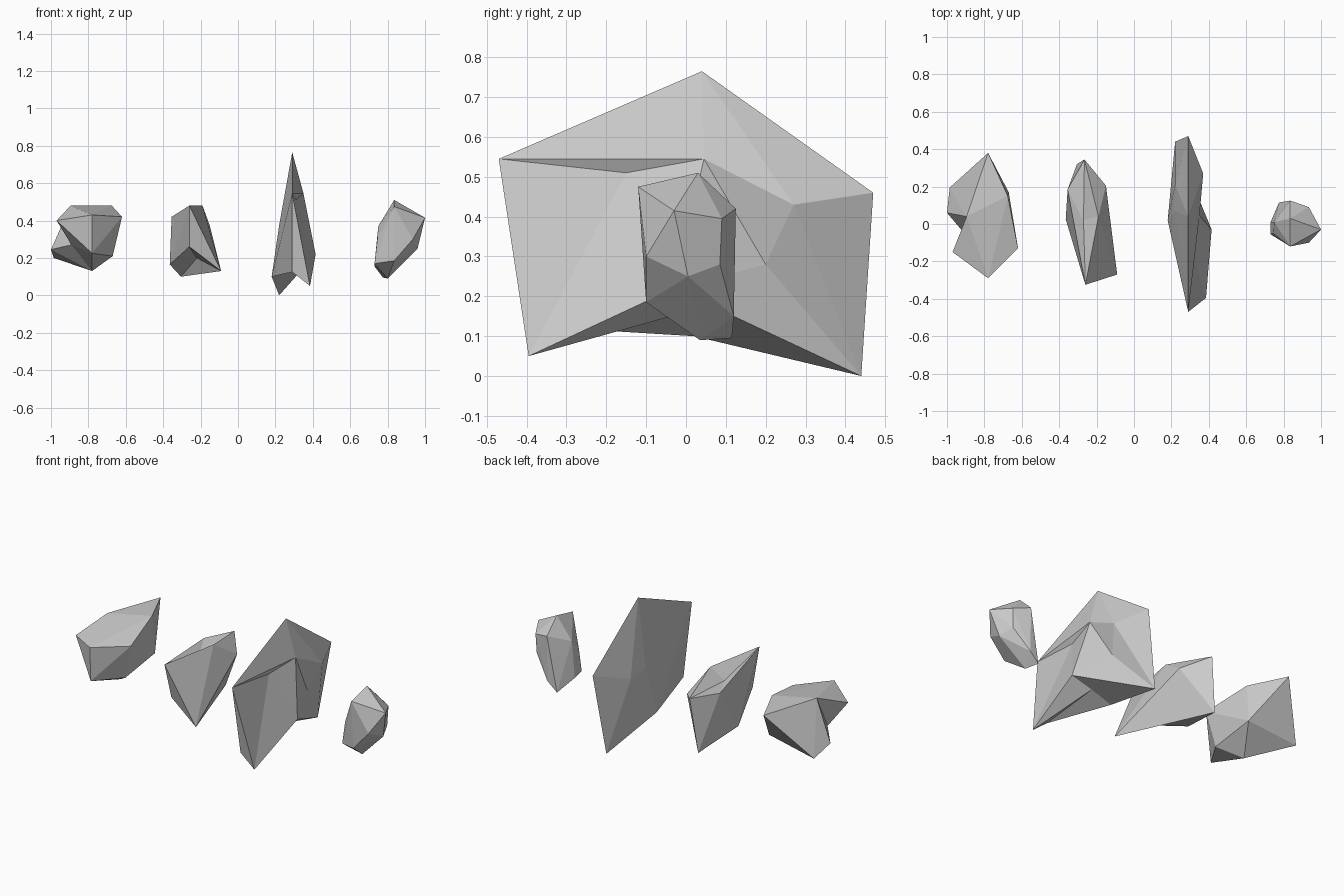
import bpy, bmesh

if "Cube" in bpy.data.objects:
    bpy.data.objects.remove(bpy.data.objects["Cube"])

def rock(name, corners, dents=()):
    """Faceted boulder: hull of its corners; each dent replaces the facets
    lying inside a ring of corners with a fan to a sunken point."""
    bm = bmesh.new()
    vs = [bm.verts.new(c) for c in corners]
    bmesh.ops.convex_hull(bm, input=vs)
    for point, ring in dents:
        allowed = {vs[i] for i in ring}
        inside = {f for f in bm.faces if set(f.verts) <= allowed}
        if not inside:
            continue
        rim = [tuple(e.verts) for e in bm.edges
               if sum(f in inside for f in e.link_faces) == 1]
        bmesh.ops.delete(bm, geom=list(inside), context='FACES_ONLY')
        centre = bm.verts.new(point)
        for a, b in rim:
            bm.faces.new((a, b, centre))
        loose = [e for e in bm.edges if not e.link_faces]
        bmesh.ops.delete(bm, geom=loose, context='EDGES')
    bmesh.ops.delete(bm, geom=[v for v in bm.verts if not v.link_faces], context='VERTS')
    bmesh.ops.recalc_face_normals(bm, faces=bm.faces[:])
    mesh = bpy.data.meshes.new(name)
    bm.to_mesh(mesh)
    bm.free()
    obj = bpy.data.objects.new(name, mesh)
    bpy.context.collection.objects.link(obj)
    return obj

# Broad rock on the left, hollow under its left front corner
rock("broad_rock", [
    (-.78, -.29, .43), (-.97, -.15, .40), (-.78, -.28, .225), (-.62, -.13, .42),
    (-.67, -.11, .21), (-.78, .38, .475), (-.675, .15, .48), (-.67, .17, .25),
    (-.895, .04, .48), (-.985, .195, .20), (-1.0, .06, .245), (-.78, 0, .13)],
    [((-.89, -.07, .27), (1, 2, 11, 10, 8))])

# Wedge rock with a saddle on top and an undercut base
rock("wedge_rock", [
    (-.26, -.325, .48), (-.09, -.27, .13), (-.26, -.26, .26), (-.265, .345, .425),
    (-.15, .205, .37), (-.355, .185, .42), (-.19, .04, .48), (-.365, .025, .165),
    (-.305, .32, .10), (-.14, -.03, .30)],
    [((-.27, .02, .41), (0, 6, 3, 5)),
     ((-.22, .02, .20), (2, 1, 9, 8, 7))])

# Tall slab with two hollows on the right face and a raised underside
rock("slab_rock", [
    (.29, .04, .765), (.29, -.47, .545), (.29, .47, .46), (.22, .44, 0),
    (.385, -.395, .05), (.35, .045, .545), (.37, .27, .43), (.415, -.03, .22),
    (.29, -.39, .125), (.18, .02, .10), (.22, .07, .375), (.22, .21, .36)],
    [((.31, -.15, .51), (1, 5, 7, 4)),
     ((.32, .20, .28), (5, 6, 3, 7)),
     ((.30, 0, .16), (4, 8, 9, 3, 7))])

# Small rounded rock on the right
rock("small_rock", [
    (.835, .03, .51), (.835, -.12, .475), (1.0, -.03, .415), (.935, .09, .395),
    (.835, .125, .42), (.935, -.10, .30), (.96, .005, .25), (.93, .085, .28),
    (.835, -.10, .185), (.80, .035, .09), (.775, .115, .095), (.835, .12, .15),
    (.75, .01, .37), (.73, .01, .155), (.73, -.055, .17), (.745, -.05, .30)])
